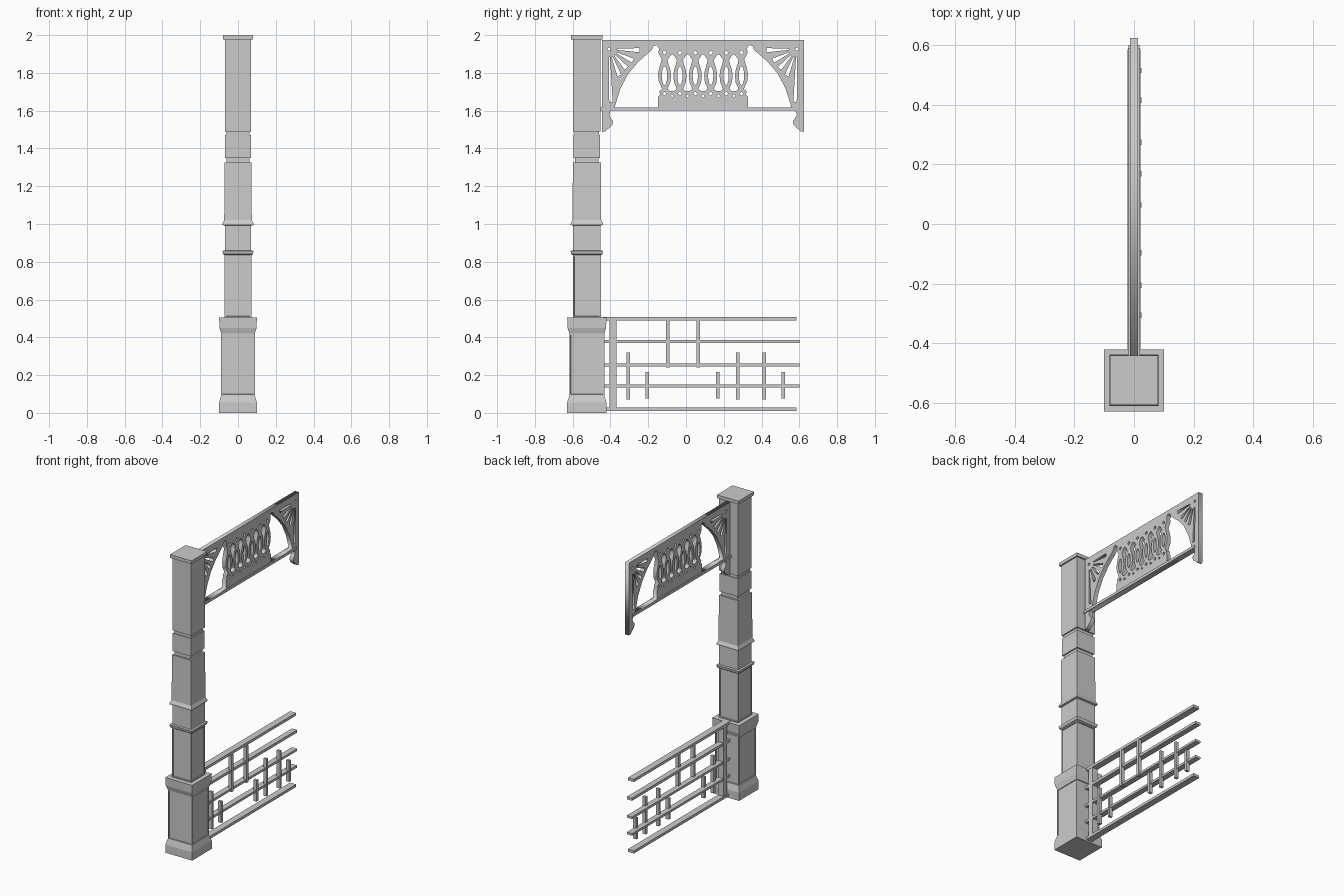
import bpy, bmesh, math
from mathutils import Matrix

if "Cube" in bpy.data.objects:
    bpy.data.objects.remove(bpy.data.objects["Cube"])

POST_Y = -0.525   # post centre
FRET_Y = 0.09     # fretwork centre


def link(name, bm):
    bmesh.ops.recalc_face_normals(bm, faces=bm.faces)
    me = bpy.data.meshes.new(name)
    bm.to_mesh(me)
    bm.free()
    ob = bpy.data.objects.new(name, me)
    bpy.context.collection.objects.link(ob)
    return ob


def box(name, x0, x1, y0, y1, z0, z1):
    bm = bmesh.new()
    m = Matrix.Translation(((x0 + x1) / 2, (y0 + y1) / 2, (z0 + z1) / 2)) \
        @ Matrix.Diagonal((x1 - x0, y1 - y0, z1 - z0, 1))
    bmesh.ops.create_cube(bm, size=1, matrix=m)
    return link(name, bm)


def square_loft(name, profile, panel=None):
    """Stack of square rings (half width, z); segment 'panel' gets recessed panels."""
    bm = bmesh.new()
    rings = []
    for h, z in profile:
        rings.append([bm.verts.new((sx * h, POST_Y + sy * h * 1.04, z))
                      for sx, sy in ((-1, -1), (1, -1), (1, 1), (-1, 1))])
    panels = []
    for i, (a, b) in enumerate(zip(rings, rings[1:])):
        for k in range(4):
            f = bm.faces.new((a[k], a[(k + 1) % 4], b[(k + 1) % 4], b[k]))
            if i == panel:
                panels.append(f)
    bm.faces.new(rings[0][::-1])
    bm.faces.new(rings[-1])
    bmesh.ops.recalc_face_normals(bm, faces=bm.faces)
    if panels:
        bmesh.ops.inset_individual(bm, faces=panels, thickness=0.009)
        bmesh.ops.inset_individual(bm, faces=panels, thickness=0.002, depth=-0.005)
    return link(name, bm)


# Post: plinth, panelled shaft, upper shaft with collars and grooves, cap
square_loft("post_plinth", [(.1, 0), (.1, .055), (.089, .092), (.089, .42),
                            (.098, .45), (.1, .505)], panel=2)
square_loft("post_panel_shaft", [(.071, .505), (.071, .835)], panel=0)
square_loft("post_upper_shaft", [
    (.072, .835), (.079, .84), (.083, .858), (.07, .86), (.07, .992), (.082, .995),
    (.082, 1.003), (.073, 1.022), (.071, 1.325), (.06, 1.325), (.06, 1.35),
    (.068, 1.35), (.068, 1.47), (.062, 1.47), (.062, 1.49), (.07, 1.49), (.07, 1.98)])
square_loft("post_cap", [(.08, 1.978), (.08, 2.0)])

# Lower fence: stile, rails and staggered bars
box("fence_stile", -.02, .02, -.405, -.368, .01, .5)
for z0, z1, y1, w in ((.01, .028, .585, .022), (.134, .149, .6, .019), (.246, .261, .6, .019),
                      (.369, .387, .6, .019), (.49, .508, .585, .022)):
    box("fence_rail", -w, w, -.44, y1, z0, z1)
for y, z0, z1 in ((-.306, .07, .32), (-.206, .075, .217), (-.096, .24, .49), (.064, .24, .49),
                  (.169, .075, .217), (.274, .07, .32), (.415, .07, .32), (.515, .075, .217)):
    box("fence_bar", .003, .026, y - .009, y + .009, z0, z1)

# Fretwork drawn as a flat outline with holes (u from centre, z)
loops = []
half = [(.535, 1.974), (.535, 1.488), (.518, 1.49), (.481, 1.522), (.476, 1.545),
        (.488, 1.56), (.497, 1.578), (.49, 1.6)]
loops.append(half + [(-u, z) for u, z in reversed(half)])


def both(pts):
    loops.append(pts)
    loops.append([(-u, z) for u, z in pts])


# Arched side openings
both([(.238, 1.618), (.238, 1.672), (.226, 1.688), (.233, 1.7), (.216, 1.715),
      (.234, 1.755), (.238, 1.79), (.232, 1.825), (.218, 1.872), (.236, 1.905),
      (.233, 1.93), (.245, 1.948), (.262, 1.942), (.272, 1.92), (.292, 1.903),
      (.344, 1.857), (.397, 1.794), (.438, 1.715), (.468, 1.618)])

# Fan of tapered slots and an eyelet in each corner
cu, cz = .497, 1.926
for deg, r0, r1, w1 in ((182, .042, .16, .011), (206, .045, .14, .012), (228, .045, .137, .012),
                        (249, .045, .15, .011), (268, .042, .28, .009)):
    a = math.radians(deg)
    c, s = math.cos(a), math.sin(a)
    both([(cu + r * c - w * s, cz + r * s + w * c)
          for r, w in ((r0, .003), (r1, w1), (r1, -w1), (r0, -.003))])
both([(cu + .009 * math.cos(k * math.pi / 4), cz + .009 * math.sin(k * math.pi / 4))
      for k in range(8)])

# Balusters: eyelets and oval in each, hourglass gap between neighbours
P = .0815
for i in range(6):
    c = (i - 2.5) * P
    for z, r in ((1.907, .012), (1.69, .011)):
        loops.append([(c + r, z), (c, z + r), (c - r, z), (c, z - r)])
    loops.append([(c + .014 * math.cos(k * math.pi / 6), 1.785 + .05 * math.sin(k * math.pi / 6))
                  for k in range(12)])
side = [(.005, 1.897), (.014, 1.885), (.025, 1.868), (.021, 1.85), (.01, 1.815), (.006, 1.785),
        (.01, 1.75), (.022, 1.722), (.024, 1.714), (.01, 1.703)]
for i in range(5):
    c = (i - 2) * P
    loops.append([(c + u, z) for u, z in side] + [(c - u, z) for u, z in reversed(side)])
    loops.append([(c + .009, 1.678), (c, 1.687), (c - .009, 1.678), (c, 1.669)])

cu_data = bpy.data.curves.new("fretwork_outline", 'CURVE')
cu_data.dimensions = '2D'
cu_data.fill_mode = 'BOTH'
cu_data.extrude = .014
for pts in loops:
    sp = cu_data.splines.new('POLY')
    sp.points.add(len(pts) - 1)
    for p, (u, z) in zip(sp.points, pts):
        p.co = (u, z, 0, 1)
    sp.use_cyclic_u = True
tmp = bpy.data.objects.new("fretwork_outline", cu_data)
bpy.context.collection.objects.link(tmp)
bpy.context.view_layer.update()
me = bpy.data.meshes.new_from_object(tmp.evaluated_get(bpy.context.evaluated_depsgraph_get()))
bpy.data.objects.remove(tmp)
# Stand the panel up in the y-z plane
me.transform(Matrix.Translation((0, FRET_Y, 0)) @ Matrix.Rotation(math.pi / 2, 4, 'Z')
             @ Matrix.Rotation(math.pi / 2, 4, 'X'))
fret = bpy.data.objects.new("fretwork_panel", me)
bpy.context.collection.objects.link(fret)

# Fretwork bottom rail
box("fretwork_rail", -.02, .02, -.455, .59, 1.6, 1.618)
